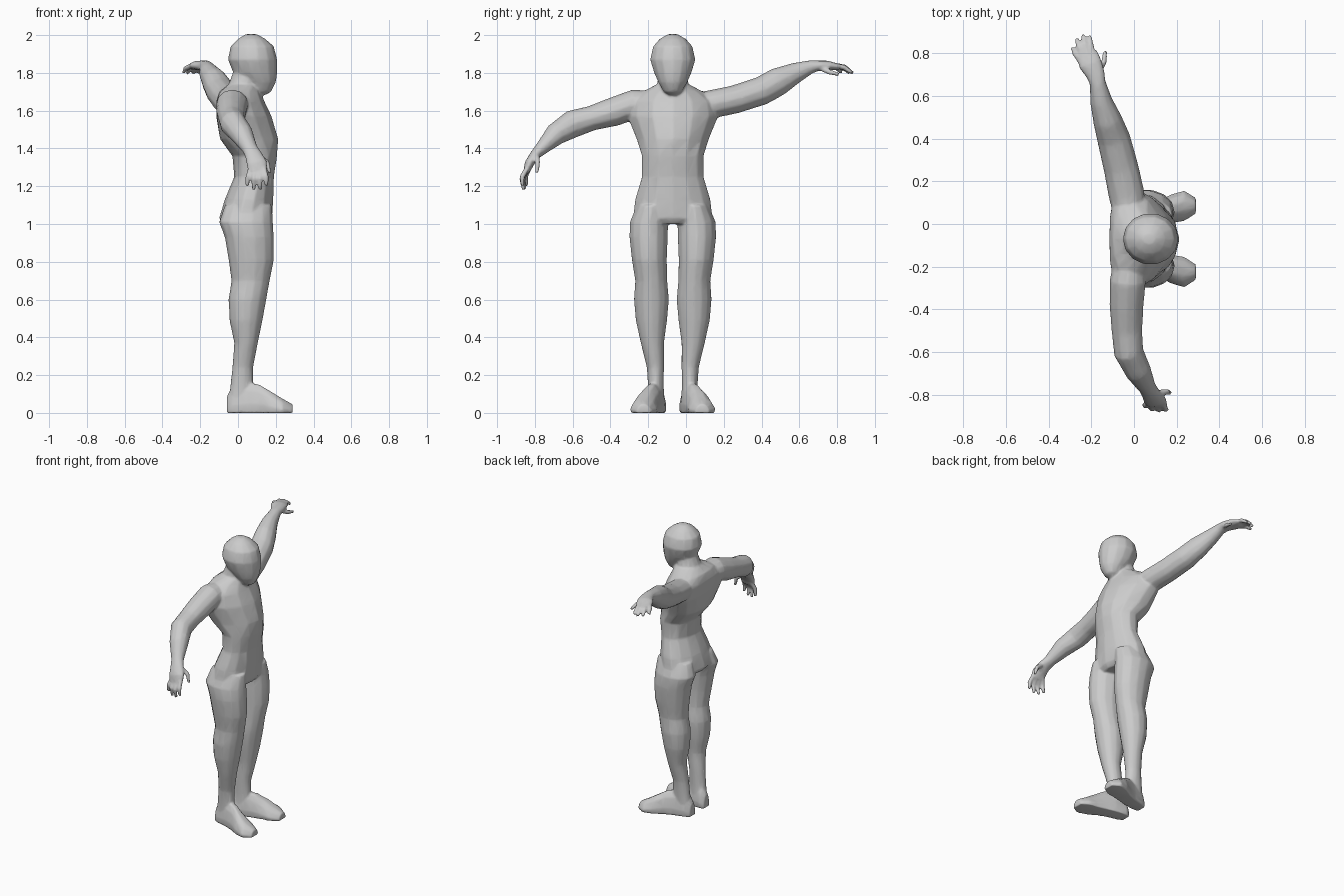
import bpy, bmesh, math
from mathutils import Vector as V

bm = bmesh.new()
MID = -0.07   # body mirror plane in y; the figure looks toward +x
N = 14


def skin(rings):
    """Close a list of point rings into one capped tube."""
    vs = [[bm.verts.new(p) for p in r] for r in rings]
    faces = []
    for a, b in zip(vs, vs[1:]):
        for i in range(len(a)):
            j = (i + 1) % len(a)
            faces.append(bm.faces.new((a[i], a[j], b[j], b[i])))
    faces.append(bm.faces.new(vs[0][::-1]))
    faces.append(bm.faces.new(vs[-1]))
    bmesh.ops.recalc_face_normals(bm, faces=faces)


def stack(sections, yc=MID):
    """Horizontal sections: z, back x, front x, half width, skew, y shift."""
    rings = []
    for z, xb, xf, hw, *extra in sections:
        skew, dy = (extra + [0, 0])[:2]
        ring = []
        for i in range(N):
            a = 2 * math.pi * i / N
            x = (xb + xf) / 2 + (xf - xb) / 2 * math.cos(a) - skew * math.sin(a) ** 2
            ring.append(V((x, yc + dy + hw * math.sin(a), z)))
        rings.append(ring)
    skin(rings)


def limb(path, side=(1, 0, 0), n=12):
    """Tube along a path of x, y, z, half width along side, half thickness."""
    pts = [V(p[:3]) for p in path]
    rings = []
    for k, p in enumerate(path):
        t = (pts[min(k + 1, len(pts) - 1)] - pts[max(k - 1, 0)]).normalized()
        v = t.cross(V(side)).normalized()
        u = v.cross(t)
        rings.append([pts[k] + u * p[3] * math.cos(2 * math.pi * i / n)
                      + v * p[4] * math.sin(2 * math.pi * i / n) for i in range(n)])
    skin(rings)


def finger(a, b, c, r=0.0145):
    limb([(*a, r, r), (*b, r, r), (*c, r * 0.7, r * 0.7)], n=8)


# torso and neck
stack([(1.00, -.075, .16, .14), (1.03, -.10, .18, .215), (1.13, -.07, .187, .203),
       (1.25, -.02, .19, .166), (1.36, -.03, .207, .166), (1.45, -.095, .213, .195, .04),
       (1.57, -.115, .178, .245, .06), (1.65, -.115, .14, .235, .05),
       (1.70, -.10, .12, .165, .03), (1.74, -.05, .11, .085), (1.82, -.02, .12, .07)])

# head
stack([(1.685, .10, .15, .025), (1.70, .08, .175, .048), (1.75, .03, .20, .078),
       (1.80, -.025, .208, .10), (1.87, -.053, .208, .122), (1.94, -.04, .19, .106),
       (1.98, .0, .145, .07), (2.005, .04, .10, .025)])

# legs and feet
for s in (1, -1):
    stack([(z, xb, xf, hw, 0, s * c) for z, xb, xf, hw, c in (
        (.06, -.05, .07, .042, .085), (.15, -.04, .08, .042, .09), (.24, -.03, .08, .046, .092),
        (.37, -.02, .105, .062, .108), (.49, -.045, .13, .084, .113),
        (.60, -.05, .15, .094, .113), (.70, -.035, .168, .086, .114),
        (.81, -.05, .19, .094, .124), (.93, -.07, .19, .103, .128),
        (1.01, -.10, .185, .103, .126), (1.10, -.07, .18, .08, .11))])
    foot = []
    for x, c, hw, h in ((-.058, .078, .03, .09), (-.03, .08, .044, .14), (.05, .095, .05, .16),
                        (.11, .115, .054, .15), (.17, .14, .064, .115), (.235, .155, .068, .075),
                        (.29, .155, .035, .045)):
        y = MID + s * c
        foot.append([V((x, y + hw * a, h * b)) for a, b in (
            (-1, 0), (1, 0), (1.05, .3), (.75, .75), (.3, 1), (-.3, 1), (-.75, .75), (-1.05, .3))])
    skin(foot)

# raised left arm
limb([(-.02, .02, 1.62, .07, .07), (-.035, .14, 1.635, .085, .075), (-.06, .26, 1.66, .082, .075),
      (-.095, .40, 1.705, .078, .076), (-.125, .49, 1.755, .068, .075),
      (-.155, .58, 1.80, .052, .055), (-.17, .66, 1.832, .038, .036),
      (-.18, .70, 1.838, .045, .028), (-.205, .75, 1.84, .056, .025), (-.22, .80, 1.832, .05, .018)])
for a, b, c in (((-.25, .76, 1.835), (-.277, .80, 1.825), (-.288, .825, 1.80)),
                ((-.235, .78, 1.838), (-.258, .83, 1.83), (-.268, .868, 1.797)),
                ((-.215, .78, 1.84), (-.23, .84, 1.832), (-.238, .885, 1.797)),
                ((-.19, .77, 1.838), (-.202, .835, 1.83), (-.207, .88, 1.80)),
                ((-.165, .71, 1.825), (-.14, .76, 1.805), (-.135, .81, 1.79))):
    finger(a, b, c)

# lowered right arm
limb([(-.02, -.16, 1.64, .07, .065), (-.03, -.27, 1.635, .085, .078), (-.035, -.38, 1.595, .08, .077),
      (-.033, -.50, 1.56, .072, .066), (-.025, -.60, 1.53, .07, .074),
      (.02, -.69, 1.475, .062, .06), (.062, -.765, 1.40, .042, .036),
      (.082, -.80, 1.365, .046, .027), (.10, -.83, 1.32, .056, .025), (.105, -.843, 1.28, .05, .018)])
for a, b, c in (((.07, -.83, 1.30), (.053, -.85, 1.25), (.048, -.845, 1.20)),
                ((.09, -.838, 1.29), (.084, -.865, 1.24), (.083, -.853, 1.182)),
                ((.113, -.84, 1.29), (.116, -.87, 1.24), (.117, -.86, 1.182)),
                ((.137, -.838, 1.30), (.148, -.868, 1.25), (.151, -.865, 1.20)),
                ((.11, -.79, 1.36), (.155, -.785, 1.325), (.168, -.79, 1.27))):
    finger(a, b, c)

me = bpy.data.meshes.new("human_figure")
bm.to_mesh(me)
bm.free()
body = bpy.data.objects.new("human_figure", me)
bpy.context.collection.objects.link(body)

# fuse the parts into one soft skin, then thin it out to a light mesh
fuse = body.modifiers.new("fuse", 'REMESH')
fuse.mode = 'VOXEL'
fuse.voxel_size = 0.007
fuse.use_smooth_shade = True
soften = body.modifiers.new("soften", 'SMOOTH')
soften.factor = 0.5
soften.iterations = 6
thin = body.modifiers.new("thin", 'DECIMATE')
thin.ratio = 0.1
